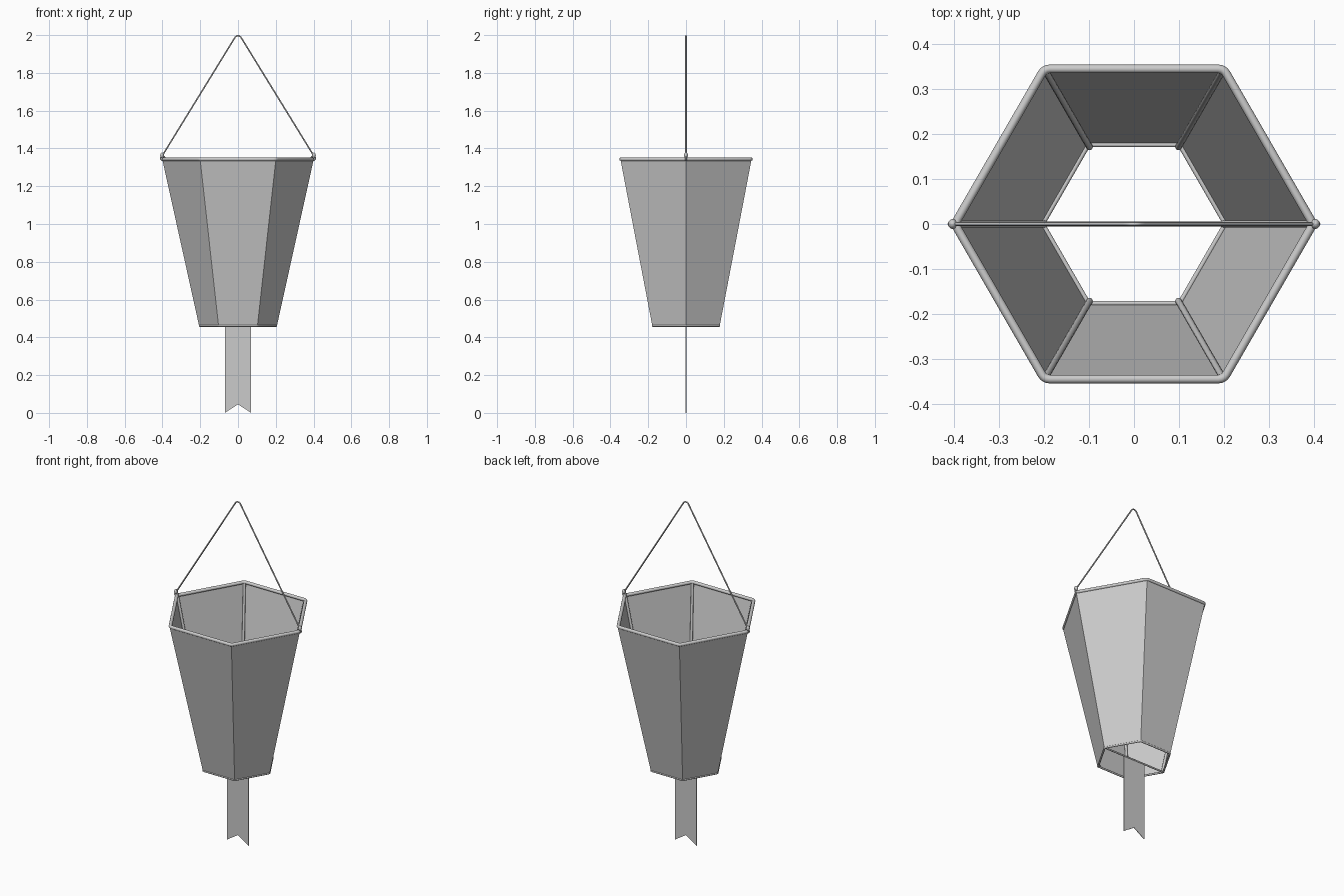
import bpy, bmesh
from math import cos, sin, pi
from mathutils import Vector

if "Cube" in bpy.data.objects:
    bpy.data.objects.remove(bpy.data.objects["Cube"])

TOP_Z, BOT_Z = 1.343, 0.461
TOP_R, BOT_R = 0.401, 0.206


def hexagon(r, z):
    return [Vector((r * cos(i * pi / 3), r * sin(i * pi / 3), z)) for i in range(6)]


def mesh_object(name, verts, faces):
    me = bpy.data.meshes.new(name)
    me.from_pydata([tuple(v) for v in verts], [], faces)
    ob = bpy.data.objects.new(name, me)
    bpy.context.collection.objects.link(ob)
    return ob


def tube(name, points, radius, closed=False):
    """Round rod swept along a polyline, made as a bevelled curve."""
    cu = bpy.data.curves.new(name, 'CURVE')
    cu.dimensions = '3D'
    cu.bevel_depth = radius
    cu.bevel_resolution = 3
    cu.use_fill_caps = True
    sp = cu.splines.new('POLY')
    sp.points.add(len(points) - 1)
    for p, co in zip(sp.points, points):
        p.co = (*co, 1)
    sp.use_cyclic_u = closed
    ob = bpy.data.objects.new(name, cu)
    bpy.context.collection.objects.link(ob)
    return ob


def rounded_hexagon(r, z, cut):
    """Hexagon path with small softened corners."""
    c, pts = hexagon(r, z), []
    for i in range(6):
        a = c[i] + (c[i - 1] - c[i]).normalized() * cut
        b = c[i] + (c[(i + 1) % 6] - c[i]).normalized() * cut
        for t in (0, 0.33, 0.67, 1):
            pts.append(a * (1 - t) ** 2 + c[i] * 2 * t * (1 - t) + b * t * t)
    return pts


# tapered six-sided shade, open at both ends
mesh_object("shade_panels", hexagon(BOT_R, BOT_Z) + hexagon(TOP_R, TOP_Z),
            [(i, (i + 1) % 6, 6 + (i + 1) % 6, 6 + i) for i in range(6)])

# wire frame: two hoops and six corner ribs
tube("top_hoop", rounded_hexagon(0.397, TOP_Z, 0.012), 0.0095, True)
tube("bottom_hoop", rounded_hexagon(0.203, BOT_Z, 0.006), 0.0055, True)
for i, (lo, hi) in enumerate(zip(hexagon(BOT_R - 0.009, BOT_Z), hexagon(TOP_R - 0.009, TOP_Z))):
    tube(f"corner_rib_{i + 1}", [lo, hi], 0.0075)

# crossbar carrying the ribbon
tube("crossbar", [(-0.2, 0, BOT_Z), (0.2, 0, BOT_Z)], 0.005)

# hanging cord with a rounded peak
right = [(0.022, 1.978), (0.014, 1.99), (0.006, 1.996)]
cord = [(-0.402, 1.36)] + [(-x, z) for x, z in right]
cord += [(x, z) for x, z in reversed(right)] + [(0.402, 1.36)]
tube("hanging_cord", [(x, 0, z) for x, z in cord], 0.004)

# cord knots: loop round the hoop plus a small knob
for side, s in (("left", -1), ("right", 1)):
    bpy.ops.mesh.primitive_torus_add(location=(s * 0.398, 0, 1.348), rotation=(pi / 2, 0, 0),
                                     major_radius=0.011, minor_radius=0.004,
                                     major_segments=20, minor_segments=8)
    bpy.context.object.name = f"cord_loop_{side}"
    bpy.ops.object.shade_smooth()
    bpy.ops.mesh.primitive_uv_sphere_add(segments=16, ring_count=10, radius=0.011,
                                         location=(s * 0.402, 0, 1.364))
    knob = bpy.context.object
    knob.name = f"cord_knot_{side}"
    knob.scale = (0.9, 1, 1.3)
    bpy.ops.object.shade_smooth()

# swallow-tailed ribbon
w = 0.07
ribbon = mesh_object("ribbon", [(-w, 0, BOT_Z), (0, 0, BOT_Z), (w, 0, BOT_Z),
                                (w, 0, 0), (0, 0, 0.045), (-w, 0, 0)],
                     [(0, 5, 4, 1), (1, 4, 3, 2)])
solid = ribbon.modifiers.new("thickness", 'SOLIDIFY')
solid.thickness = 0.003
solid.offset = 0
